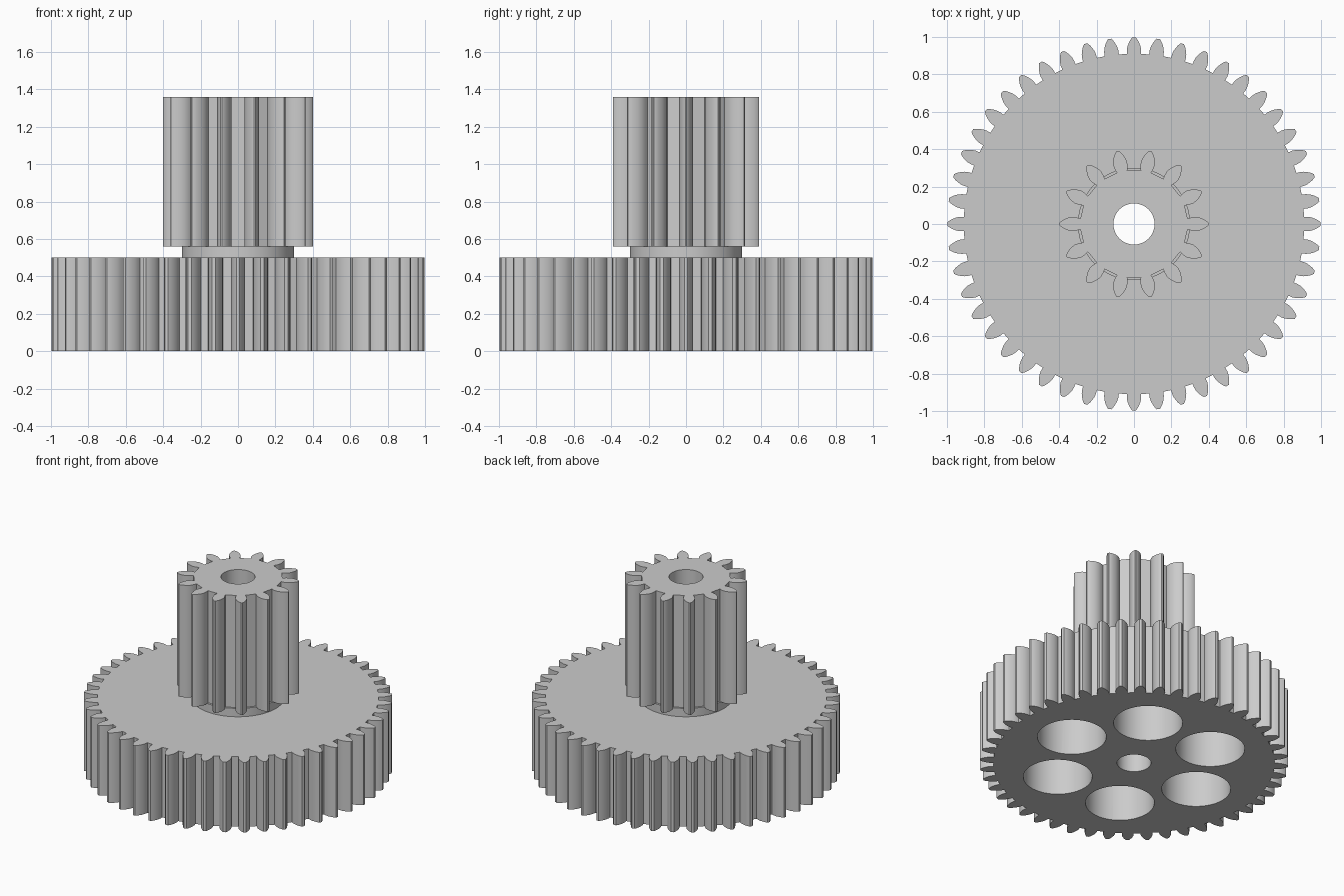
import bpy, bmesh, math

if "Cube" in bpy.data.objects:
    bpy.data.objects.remove(bpy.data.objects["Cube"], do_unlink=True)

grey = bpy.data.materials.new("plain grey")
grey.use_nodes = True
grey.diffuse_color = (0.6, 0.6, 0.6, 1)
grey.node_tree.nodes["Principled BSDF"].inputs["Base Color"].default_value = (0.6, 0.6, 0.6, 1)


def circle(radius, sides=96, cx=0, cy=0):
    """Closed circular outline."""
    return [(cx + radius * math.cos(2 * math.pi * i / sides),
             cy + radius * math.sin(2 * math.pi * i / sides)) for i in range(sides)]


def gear_outline(teeth, flank):
    """Repeat one tooth, given as (radius, half width) from root to tip."""
    tooth = [(r, -w) for r, w in flank] + [(r, w) for r, w in reversed(flank)]
    outline = []
    for i in range(teeth):
        turn = 2 * math.pi * i / teeth
        for r, w in tooth:
            a = turn + math.asin(w / r)
            outline.append((r * math.cos(a), r * math.sin(a)))
    return outline


def prism(name, outlines, z0, z1):
    """Extrude closed outlines from z0 up to z1."""
    bm = bmesh.new()
    for outline in outlines:
        low = [bm.verts.new((x, y, z0)) for x, y in outline]
        high = [bm.verts.new((x, y, z1)) for x, y in outline]
        bm.faces.new(low[::-1])
        bm.faces.new(high)
        n = len(low)
        for i in range(n):
            j = (i + 1) % n
            bm.faces.new((low[i], low[j], high[j], high[i]))
    mesh = bpy.data.meshes.new(name)
    bm.to_mesh(mesh)
    bm.free()
    mesh.materials.append(grey)
    obj = bpy.data.objects.new(name, mesh)
    bpy.context.collection.objects.link(obj)
    return obj


def select(obj):
    bpy.ops.object.select_all(action='DESELECT')
    obj.select_set(True)
    bpy.context.view_layer.objects.active = obj


def cut(obj, cutter):
    """Subtract the cutter and apply the result."""
    select(obj)
    mod = obj.modifiers.new("cut", 'BOOLEAN')
    mod.operation = 'DIFFERENCE'
    mod.solver = 'EXACT'
    mod.object = cutter
    bpy.ops.object.modifier_apply(modifier=mod.name)


# Wide toothed wheel, joining collar and tall pinion
wheel_flank = [(0.91, 0.038), (0.93, 0.0385), (0.95, 0.035),
               (0.97, 0.027), (0.985, 0.019), (0.998, 0.009)]
pinion_flank = [(0.288, 0.028), (0.31, 0.035), (0.335, 0.038),
                (0.36, 0.032), (0.38, 0.022), (0.394, 0.012), (0.4, 0.004)]
wheel = prism("large_gear", [gear_outline(48, wheel_flank)], 0, 0.5)
collar = prism("collar", [circle(0.3)], 0.5, 0.56)
pinion = prism("small_gear", [gear_outline(14, pinion_flank)], 0.56, 1.36)

# Six blind pockets in the underside of the wheel
pockets = []
for i in range(6):
    a = i * math.pi / 3
    pockets.append(circle(0.223, 64, 0.525 * math.cos(a), 0.525 * math.sin(a)))
pocket_cutter = prism("pocket_cutter", pockets, -0.1, 0.4)
cut(wheel, pocket_cutter)

# Axle bore through every part
bore_cutter = prism("bore_cutter", [circle(0.11, 64)], -0.2, 1.6)
for part in (wheel, collar, pinion):
    cut(part, bore_cutter)
    select(part)
    bpy.ops.object.shade_smooth_by_angle(angle=math.radians(30))

for cutter in (pocket_cutter, bore_cutter):
    bpy.data.objects.remove(cutter, do_unlink=True)
